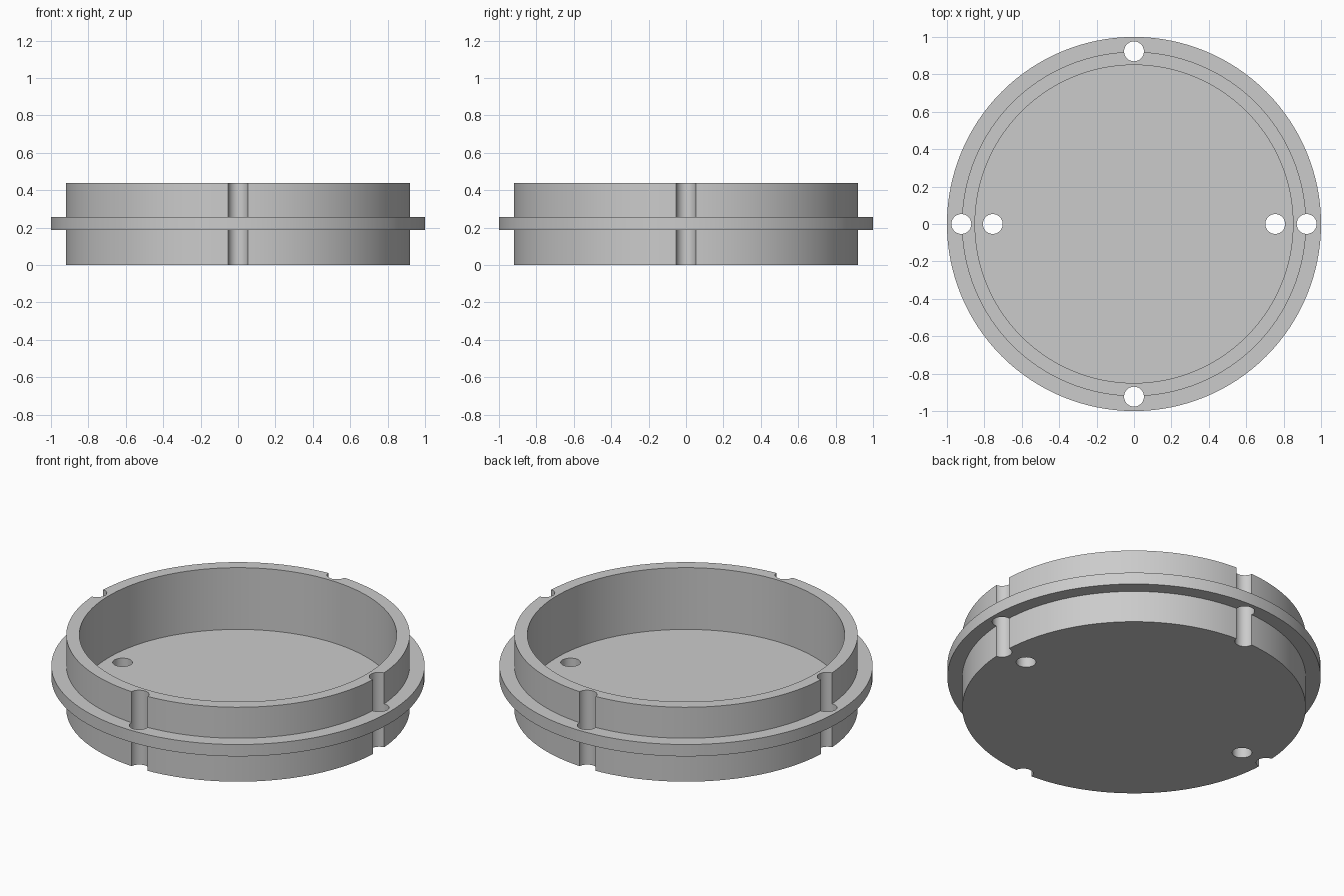
import bpy
import bmesh
from math import cos, sin, tau, radians

cube = bpy.data.objects.get("Cube")
if cube:
    bpy.data.objects.remove(cube, do_unlink=True)

HEIGHT, FLOOR = 0.44, 0.075
WALL_OUT, WALL_IN = 0.92, 0.85
FLANGE_LOW, FLANGE_HIGH = 0.187, 0.257
HOLE_RADIUS = 0.053
SIDES = 128

grey = bpy.data.materials.new("light_grey")
grey.use_nodes = True
colour = (0.6, 0.6, 0.6, 1)
grey.diffuse_color = colour
grey.node_tree.nodes["Principled BSDF"].inputs["Base Color"].default_value = colour


def lathe(name, profile):
    """Closed solid turned from a profile whose ends are capped."""
    bm = bmesh.new()
    rings = [[bm.verts.new((r * cos(tau * i / SIDES), r * sin(tau * i / SIDES), z))
              for i in range(SIDES)] for r, z in profile]
    for low, high in zip(rings, rings[1:]):
        for i in range(SIDES):
            j = (i + 1) % SIDES
            bm.faces.new((low[i], low[j], high[j], high[i]))
    bm.faces.new(rings[0][::-1])
    bm.faces.new(rings[-1])
    bmesh.ops.recalc_face_normals(bm, faces=bm.faces)
    mesh = bpy.data.meshes.new(name)
    bm.to_mesh(mesh)
    bm.free()
    mesh.materials.append(grey)
    obj = bpy.data.objects.new(name, mesh)
    bpy.context.collection.objects.link(obj)
    return obj


# Cup with a flange around its middle
cup = lathe("flanged_cup", [
    (WALL_OUT, 0), (WALL_OUT, FLANGE_LOW), (1, FLANGE_LOW), (1, FLANGE_HIGH),
    (WALL_OUT, FLANGE_HIGH), (WALL_OUT, HEIGHT), (WALL_IN, HEIGHT), (WALL_IN, FLOOR)])

# Drills: four through the wall and flange, two through the floor
bm = bmesh.new()
for x, y in [(0.923, 0), (-0.923, 0), (0, 0.923), (0, -0.923), (0.755, 0), (-0.755, 0)]:
    made = bmesh.ops.create_cone(bm, cap_ends=True, segments=48, radius1=HOLE_RADIUS,
                                 radius2=HOLE_RADIUS, depth=1)
    bmesh.ops.translate(bm, verts=made["verts"], vec=(x, y, HEIGHT / 2))
mesh = bpy.data.meshes.new("hole_drills")
bm.to_mesh(mesh)
bm.free()
mesh.materials.append(grey)
drills = bpy.data.objects.new("hole_drills", mesh)
bpy.context.collection.objects.link(drills)
drills.hide_render = True

cut = cup.modifiers.new("holes", 'BOOLEAN')
cut.operation = 'DIFFERENCE'
cut.solver = 'EXACT'
cut.object = drills

# Apply the cut, then shade the round walls smooth with sharp rims
bpy.ops.object.select_all(action='DESELECT')
cup.select_set(True)
bpy.context.view_layer.objects.active = cup
bpy.ops.object.modifier_apply(modifier=cut.name)
bpy.data.objects.remove(drills, do_unlink=True)
bpy.ops.object.shade_smooth_by_angle(angle=radians(30))
